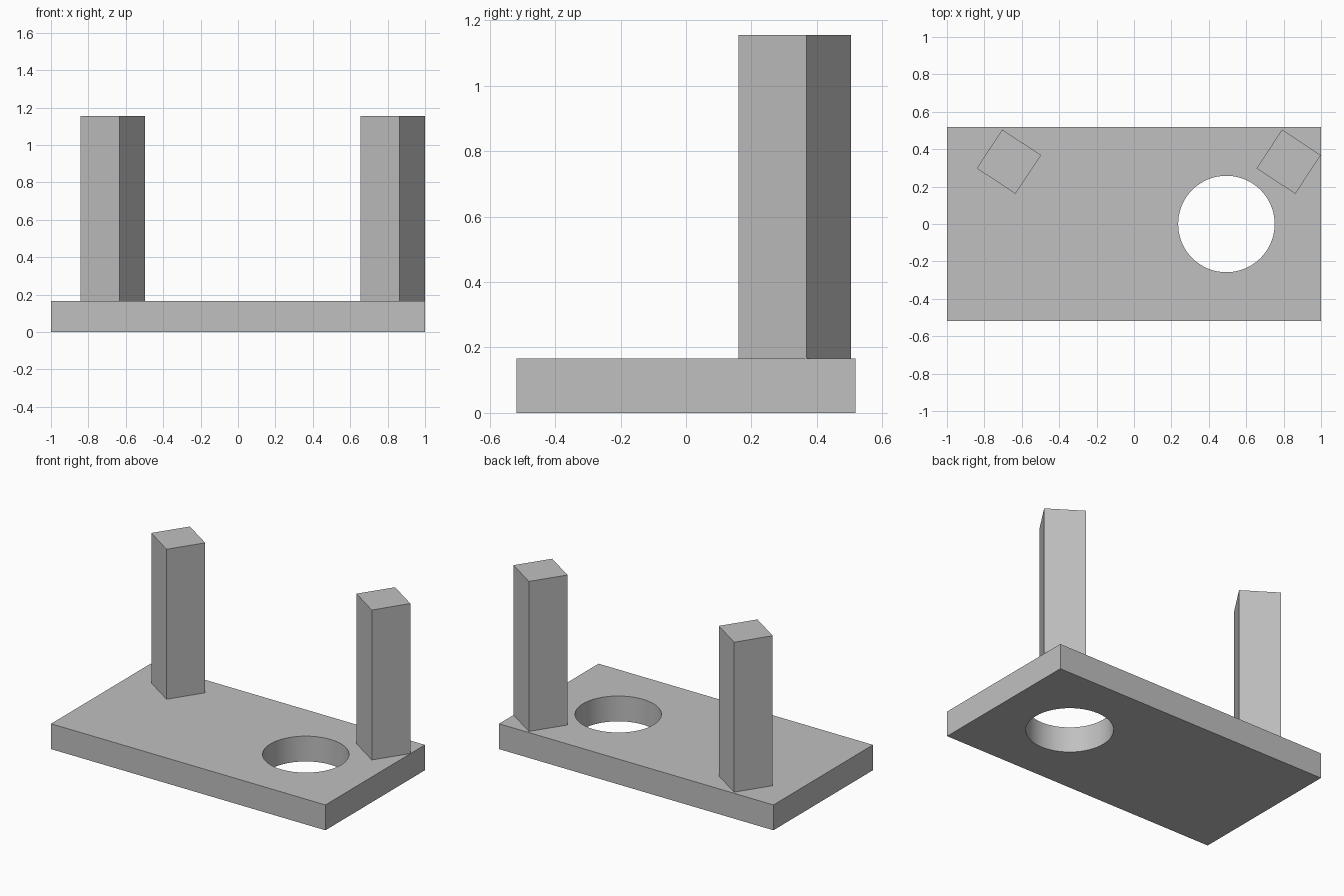
import bpy
from math import radians

default = bpy.data.objects.get("Cube")
if default:
    bpy.data.objects.remove(default, do_unlink=True)

BASE_H, TOP_Z = 0.167, 1.155

grey = bpy.data.materials.new("plain grey")
grey.use_nodes = True
colour = (0.53, 0.53, 0.53, 1)
grey.diffuse_color = colour
grey.node_tree.nodes["Principled BSDF"].inputs["Base Color"].default_value = colour


def block(name, centre, size, turn=0):
    """Box with the given centre, size and turn about z."""
    bpy.ops.mesh.primitive_cube_add(size=1, location=centre)
    obj = bpy.context.object
    obj.name = name
    obj.scale = size
    bpy.ops.object.transform_apply(location=False, rotation=False, scale=True)
    obj.rotation_euler.z = radians(turn)
    obj.data.materials.append(grey)
    return obj


# Base plate
base = block("base_plate", (0, 0, BASE_H / 2), (2, 1.036, BASE_H))

# Round through hole
bpy.ops.mesh.primitive_cylinder_add(vertices=64, radius=0.258, depth=1,
                                    location=(0.494, 0, BASE_H / 2))
cutter = bpy.context.object
cutter.name = "hole_cutter"
cutter.hide_render = True
cutter.data.materials.append(grey)
cut = base.modifiers.new("hole", "BOOLEAN")
cut.operation = "DIFFERENCE"
cut.solver = "EXACT"
cut.object = cutter
bpy.context.view_layer.objects.active = base
bpy.ops.object.select_all(action="DESELECT")
base.select_set(True)
bpy.ops.object.modifier_apply(modifier=cut.name)
bpy.data.objects.remove(cutter, do_unlink=True)
bpy.ops.object.shade_smooth_by_angle(angle=radians(30))

# Two square posts, turned on the plate
for name, x in (("right_post", -0.669), ("left_post", 0.827)):
    block(name, (x, 0.333, (BASE_H + TOP_Z) / 2),
          (0.248, 0.248, TOP_Z - BASE_H), turn=-33.4)
